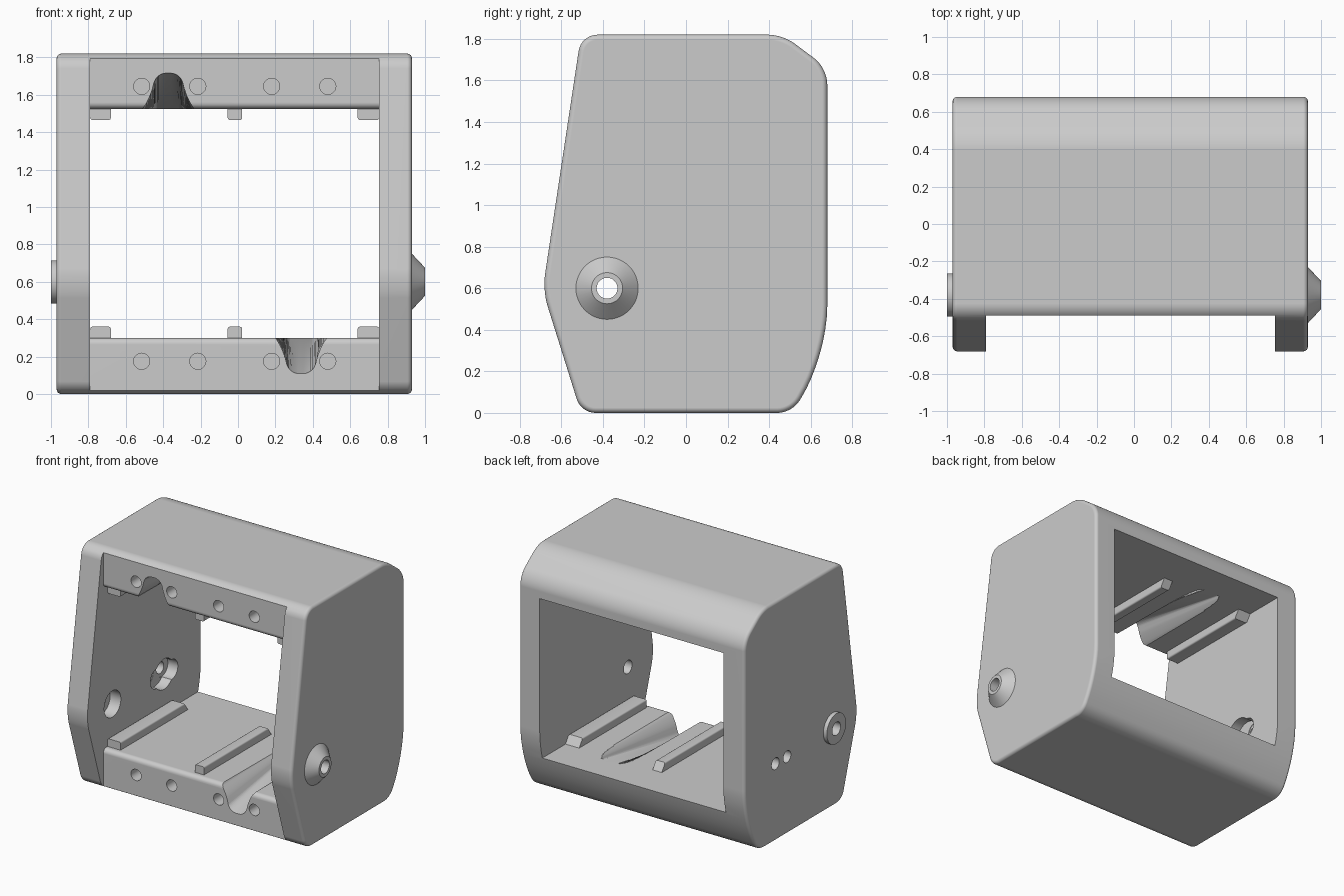
import bpy, bmesh, math
from mathutils import Vector

cube = bpy.data.objects.get("Cube")
if cube:
    bpy.data.objects.remove(cube)

grey = bpy.data.materials.new("plain grey")
grey.use_nodes = True
colour = (0.6, 0.6, 0.6, 1)
grey.diffuse_color = colour
grey.node_tree.nodes["Principled BSDF"].inputs["Base Color"].default_value = colour

LEFT, RIGHT = 0.93, -0.97            # outer side walls
IN_LEFT, IN_RIGHT = 0.755, -0.79     # inner side walls
FLOOR, CEILING, HEIGHT = 0.30, 1.525, 1.82
BAR_FRONT = -0.49
AXLE = (-0.38, 0.60)


def solid(name, rings):
    """Closed solid lofted through rings of points."""
    bm = bmesh.new()
    loops = [[bm.verts.new(p) for p in ring] for ring in rings]
    n = len(loops[0])
    bm.faces.new(loops[0])
    bm.faces.new(loops[-1])
    for a, b in zip(loops, loops[1:]):
        for i in range(n):
            j = (i + 1) % n
            bm.faces.new((a[i], a[j], b[j], b[i]))
    bmesh.ops.recalc_face_normals(bm, faces=bm.faces)
    mesh = bpy.data.meshes.new(name)
    bm.to_mesh(mesh)
    bm.free()
    mesh.materials.append(grey)
    obj = bpy.data.objects.new(name, mesh)
    bpy.context.collection.objects.link(obj)
    return obj


def rounded(corners, steps=8):
    """Polygon with each corner (u, v, t) rounded over tangent length t."""
    out = []
    for i, (u, v, t) in enumerate(corners):
        c = Vector((u, v))
        if t == 0:
            out.append(c)
            continue
        before, after = Vector(corners[i - 1][:2]), Vector(corners[(i + 1) % len(corners)][:2])
        a = c + (before - c).normalized() * t
        d = c + (after - c).normalized() * t
        h1, h2 = a.lerp(c, 0.58), d.lerp(c, 0.58)
        for k in range(steps + 1):
            s = k / steps
            r = 1 - s
            out.append(a * r**3 + h1 * 3 * r * r * s + h2 * 3 * r * s * s + d * s**3)
    return out


def inset(outline, amount):
    """Clockwise outline moved inwards."""
    out = []
    for i, p in enumerate(outline):
        along = (outline[(i + 1) % len(outline)] - p).normalized() + (p - outline[i - 1]).normalized()
        along.normalize()
        out.append(p + Vector((along.y, -along.x)) * amount)
    return out


def circle(u, v, r, sides):
    turn = [math.tau * i / sides for i in range(sides)]
    return [(u + r * math.cos(a), v + r * math.sin(a)) for a in turn]


def round_x(name, y, z, ends):
    """Round solid along x, ends being (x, radius) pairs."""
    return solid(name, [[(x, *p) for p in circle(y, z, r, 48)] for x, r in ends])


def combine(target, tool, operation='DIFFERENCE'):
    mod = target.modifiers.new("combine", 'BOOLEAN')
    mod.object, mod.operation, mod.solver = tool, operation, 'EXACT'
    bpy.context.view_layer.objects.active = target
    bpy.ops.object.modifier_apply(modifier=mod.name)
    bpy.data.objects.remove(tool)


def smooth(obj):
    bpy.ops.object.select_all(action='DESELECT')
    obj.select_set(True)
    bpy.context.view_layer.objects.active = obj
    bpy.ops.object.shade_smooth_by_angle(angle=math.radians(30))


# Housing shell from its side outline, with rounded rims on both sides
side = rounded([(-0.505, HEIGHT, 0.08), (0.465, HEIGHT, 0.07), (0.68, 1.66, 0.08),
                (0.68, 0.275, 0.24), (0.51, 0, 0.07), (-0.505, 0, 0.07),
                (-0.69, 0.59, 0.08)])
RIM = 0.025
quarter = [math.pi / 2 * k / 4 for k in range(5)]
rims = [(RIM * (1 - math.sin(a)), RIM * (1 - math.cos(a))) for a in quarter]
layers = [(RIGHT + dx, d) for d, dx in rims] + [(LEFT - dx, d) for d, dx in reversed(rims)]
housing = solid("housing", [[(x, p.x, p.y) for p in inset(side, d)] for x, d in layers])

# Through opening, with the cross bars set back from the side walls
opening = rounded([(-1, -0.1, 0), (BAR_FRONT, -0.1, 0), (BAR_FRONT, FLOOR, 0.035),
                   (1, FLOOR, 0), (1, CEILING, 0), (BAR_FRONT, CEILING, 0.035),
                   (BAR_FRONT, 2, 0), (-1, 2, 0)])
combine(housing, solid("opening_cutter", [[(x, p.x, p.y) for p in opening]
                                          for x in (IN_RIGHT, IN_LEFT)]))

# Pivot bosses: a cone on the left, a flat disc on the right
combine(housing, round_x("cone_boss", *AXLE, [(0.9, 0.182), (1.0, 0.075)]), 'UNION')
combine(housing, round_x("disc_boss", *AXLE, [(-0.9, 0.115), (-1.0, 0.115)]), 'UNION')

# Axle hole, right counterbore, cable holes and their recess
combine(housing, round_x("axle_cutter", *AXLE, [(-1.2, 0.05), (1.2, 0.05)]))
combine(housing, round_x("counterbore_cutter", *AXLE, [(-0.88, 0.1), (-0.7, 0.1)]))
for y in (0.17, 0.31):
    combine(housing, round_x("cable_hole_cutter", y, 0.59, [(-1.2, 0.045), (-0.7, 0.045)]))
for y, r, x in ((0.15, 0.075, -0.872), (0.24, 0.115, -0.87), (0.33, 0.075, -0.874)):
    combine(housing, round_x("recess_cutter", y, 0.59, [(x, r), (-0.7, r)]))

# Blind screw holes in both cross bars
for z in (0.175, 1.645):
    for x in (-0.515, -0.215, 0.18, 0.48):
        combine(housing, solid("screw_hole_cutter", [
            [(u, y, v) for u, v in circle(x, z, 0.043, 32)] for y in (-0.7, -0.2)]))

# Cable troughs, deep at the front and running out towards the back
trough = rounded([(-0.14, 0, 0), (-0.1, -0.06, 0.05), (-0.062, -0.195, 0.05),
                  (0.062, -0.195, 0.05), (0.1, -0.06, 0.05), (0.14, 0, 0),
                  (0.145, 0.05, 0), (-0.145, 0.05, 0)])
for flipped in (False, True):
    rings = []
    for y, scale in ((-0.6, 1.12), (0.45, 0)):
        ring = [(0.337 + u, y, FLOOR + 0.005 + v * (scale if v < 0 else 1)) for u, v in trough]
        if flipped:
            ring = [(-0.035 - x, w, FLOOR + CEILING - z) for x, w, z in ring]
        rings.append(ring)
    combine(housing, solid("trough_cutter", rings))

smooth(housing)
housing.modifiers.new("even normals", 'WEIGHTED_NORMAL').keep_sharp = True

# Guide rails on floor and ceiling, ramped at the back end
for place, base, up in (("floor", FLOOR, 1), ("ceiling", CEILING, -1)):
    for label, x0, x1 in (("right", IN_RIGHT, -0.68), ("middle", -0.055, 0.022),
                          ("left", 0.64, IN_LEFT)):
        section = rounded([(x0, -0.005, 0), (x0, 0.06, 0.012), (x1, 0.06, 0.012),
                           (x1, -0.005, 0)], 4)
        rail = solid(f"{place}_{label}_rail", [
            [(x, y - slope * h, base + up * h) for x, h in section]
            for y, slope in ((-0.44, 0), (0.37, 0.7))])
        smooth(rail)
